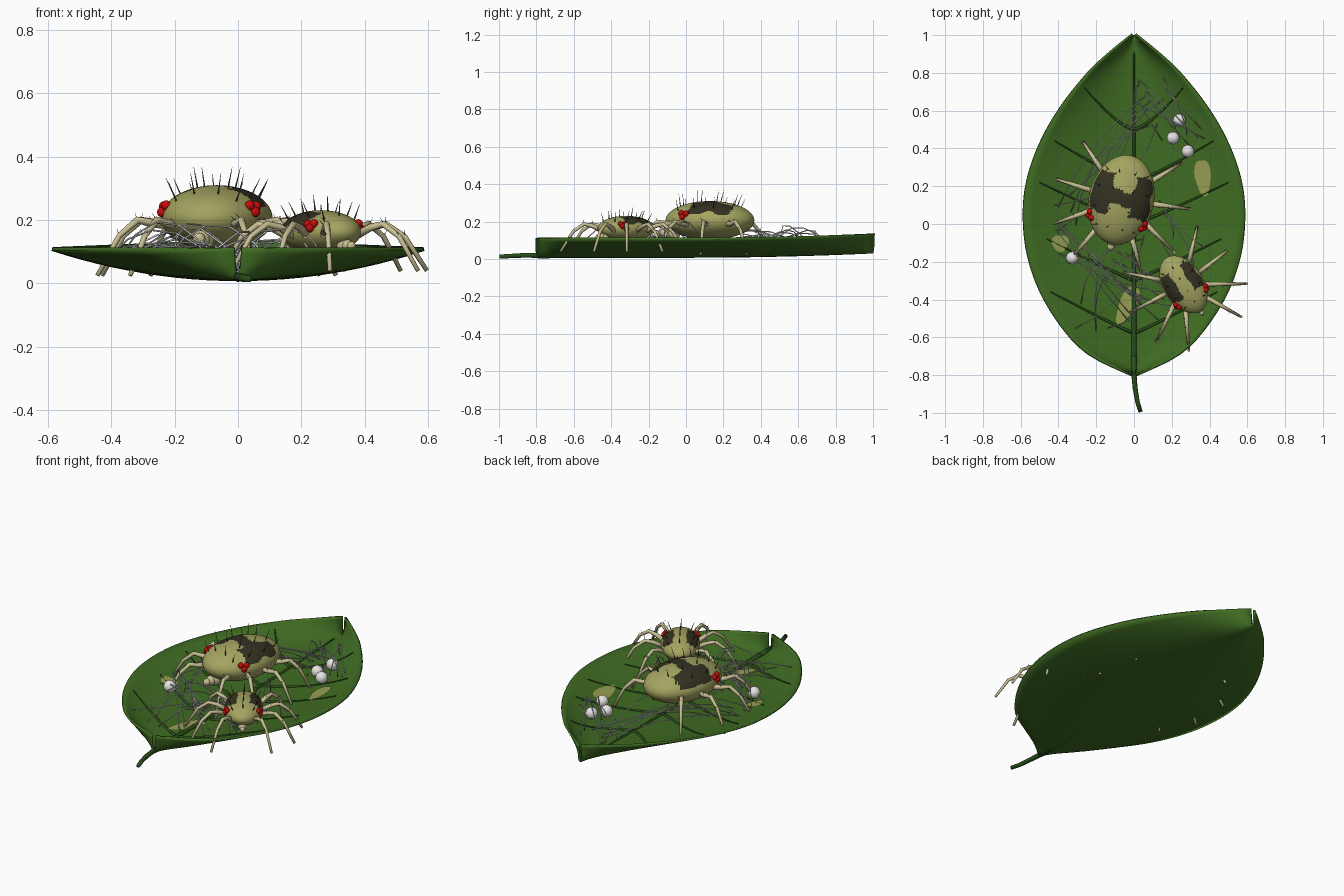
import bpy, bmesh, math, random
from mathutils import Vector, Matrix

random.seed(11)
cube = bpy.data.objects.get("Cube")
if cube:
    bpy.data.objects.remove(cube, do_unlink=True)


def material(name, r, g, b):
    m = bpy.data.materials.new(name)
    m.use_nodes = True
    m.diffuse_color = (r, g, b, 1)
    bsdf = next(n for n in m.node_tree.nodes if n.type == 'BSDF_PRINCIPLED')
    bsdf.inputs["Base Color"].default_value = (r, g, b, 1)
    bsdf.inputs["Roughness"].default_value = 0.7
    return m


LEAF = material("leaf green", .05, .15, .016)
VEIN = material("vein green", .024, .078, .01)
BLOTCH = material("yellowed leaf", .31, .34, .085)
BODY = material("olive body", .37, .37, .12)
DARK = material("dark marking", .033, .03, .015)
LEG = material("tan leg", .58, .52, .29)
EYE = material("red eye", .55, .004, .003)
EGG = material("white egg", .8, .79, .77)
SILK = material("pale silk", .82, .82, .82)
BRISTLE = material("brown bristle", .11, .1, .06)


def finish(name, bm, *mats):
    mesh = bpy.data.meshes.new(name)
    bm.to_mesh(mesh)
    bm.free()
    for m in mats:
        mesh.materials.append(m)
    mesh.shade_smooth()
    ob = bpy.data.objects.new(name, mesh)
    bpy.context.collection.objects.link(ob)
    return ob


def tubes(name, paths, r0, r1, mat, sides=8):
    """Tapered round tubes along several paths, in one object."""
    bm = bmesh.new()
    for path in paths:
        pts = [Vector(p) for p in path]
        last = len(pts) - 1
        rings = []
        for i, p in enumerate(pts):
            d = (pts[min(i + 1, last)] - pts[max(i - 1, 0)]).normalized()
            side = d.cross((0, 0, 1) if abs(d.z) < .9 else (1, 0, 0)).normalized()
            up = side.cross(d)
            r = r0 + (r1 - r0) * i / last
            angles = [math.tau * k / sides for k in range(sides)]
            rings.append([bm.verts.new(p + r * (math.cos(a) * side + math.sin(a) * up)) for a in angles])
        for a, b in zip(rings, rings[1:]):
            for k in range(sides):
                n = (k + 1) % sides
                bm.faces.new((a[k], a[n], b[n], b[k]))
        bm.faces.new(rings[0][::-1])
        bm.faces.new(rings[-1])
    bmesh.ops.recalc_face_normals(bm, faces=bm.faces)
    return finish(name, bm, mat)


def balls(name, spots, mat, seg=16):
    """Spheres given as (position, radius), in one object."""
    bm = bmesh.new()
    for p, r in spots:
        bmesh.ops.create_uvsphere(bm, u_segments=seg, v_segments=seg // 2, radius=r,
                                  matrix=Matrix.Translation(p))
    return finish(name, bm, mat)


# Leaf: cupped blade with a pointed outline
OUTLINE = [(-.795, .01), (-.7, .215), (-.6, .335), (-.4, .475), (-.2, .555), (0, .585),
           (.2, .573), (.4, .51), (.6, .4), (.8, .24), (.9, .13), (1, .005)]


def half_width(y):
    """Smooth outline through the points above."""
    i = max(k for k in range(len(OUTLINE) - 1) if k == 0 or OUTLINE[k][0] <= y)
    (y0, w0), (y1, w1) = OUTLINE[i:i + 2]

    def slope(k):
        (ya, wa), (yb, wb) = OUTLINE[max(k - 1, 0)], OUTLINE[min(k + 1, len(OUTLINE) - 1)]
        return (wb - wa) / (yb - ya)
    h = y1 - y0
    s = (y - y0) / h
    return (w0 + (w1 - w0) * s * s * (3 - 2 * s)
            + h * s * (1 - s) * (slope(i) * (1 - s) - slope(i + 1) * s))


def leaf_z(x, y):
    t = min(1, abs(x) / half_width(y))
    return .019 + .023 * max(0, y) ** 2 + .095 * t * t


bm = bmesh.new()
rows = []
for j in range(49):
    y = -.795 + j * 1.795 / 48
    xs = [half_width(y) * k / 12 for k in range(-12, 13)]
    rows.append([bm.verts.new((x, y, leaf_z(x, y))) for x in xs])
for a, b in zip(rows, rows[1:]):
    for k in range(24):
        bm.faces.new((a[k], a[k + 1], b[k + 1], b[k]))
leaf = finish("leaf_blade", bm, LEAF)
solid = leaf.modifiers.new("thickness", 'SOLIDIFY')
solid.thickness = .012
solid.offset = -1
bpy.context.view_layer.objects.active = leaf
leaf.select_set(True)
bpy.ops.object.shade_smooth_by_angle(angle=math.radians(50))

# Veins, midrib and stem
veins = []
for y0, reach, bend in [(-.58, .44, 1.05), (-.3, .46, 1.05), (0, .5, 1.1), (.22, .42, 1.15), (.5, .26, 1.4)]:
    for side in (-1, 1):
        path = []
        for k in range(9):
            s = k / 8
            x, y = side * reach * s, y0 + .22 * s ** bend
            path.append((x, y, leaf_z(x, y) + .001))
        veins.append(path)
tubes("side_veins", veins, .009, .003, VEIN)
ys = [-.79 + .1 * k for k in range(18)]
tubes("midrib", [[(0, y, leaf_z(0, y)) for y in ys]], .015, .004, VEIN)
tubes("stem", [[(0, -.7, .02), (0, -.8, .02), (.006, -.87, .02), (.018, -.94, .016), (.035, -.995, .014)]],
      .015, .011, VEIN, 10)

# Yellowed blotches lying on the leaf
for cx, cy, rx, ry, turn in [(.365, .25, .043, .097, .1), (-.39, -.1, .045, .045, 0),
                             (-.035, -.425, .043, .11, -.45)]:
    bm = bmesh.new()
    rings = []
    for i in range(1, 5):
        ring = []
        for k in range(20):
            a = math.tau * k / 20
            wob = i / 4 * (1 + .1 * math.sin(3 * a))
            p = Matrix.Rotation(turn, 2) @ Vector((rx * wob * math.cos(a), ry * wob * math.sin(a)))
            x, y = cx + p.x, cy + p.y
            ring.append(bm.verts.new((x, y, leaf_z(x, y) + .004)))
        rings.append(ring)
    bm.faces.new(rings[0])
    for a, b in zip(rings, rings[1:]):
        for k in range(20):
            n = (k + 1) % 20
            bm.faces.new((a[k], b[k], b[n], a[n]))
    finish("yellow_blotch", bm, BLOTCH)

# Eggs
balls("eggs", [((x, y, leaf_z(x, y) + .032), .034) for x, y in
               [(.24, .55), (.207, .455), (.285, .385), (-.327, -.18)]], EGG)


def mite(label, centre, radii, heading, reach, knee, tip, bridged, bristles):
    """One mite, built facing -y, then turned and moved into place."""
    rx, ry, rz = radii
    size = ry / .24
    place = Matrix.Translation(centre) @ Matrix.Rotation(heading, 4, 'Z')

    def on_body(u, v, lift=1):
        w = math.sqrt(max(0, 1 - u * u - v * v))
        return Vector((u * rx, v * ry, w * rz)) * lift

    # Body with dark marks on the back
    bm = bmesh.new()
    bmesh.ops.create_uvsphere(bm, u_segments=96, v_segments=56, radius=1)
    for f in bm.faces:
        u, v, w = f.calc_center_median()
        au = abs(u)
        wave = .03 * math.sin(9 * u) + .03 * math.sin(11 * v)
        lobe = .33 < au + wave < .93 and -.34 < v + wave < .56
        band = bridged and au < .5 and -.16 < v + wave < .22
        f.material_index = int(w > .27 and (lobe or band))
    bmesh.ops.scale(bm, vec=radii, verts=bm.verts)
    parts = [finish(label + "_body", bm, BODY, DARK)]

    # Eyes: a cluster on each shoulder
    eyes = []
    for side in (-1, 1):
        for u, v in ((.85, -.4), (.77, -.52), (.86, -.48)):
            eyes.append((on_body(side * u, v, 1.02), .0165 * size ** .4))
    parts.append(balls(label + "_eyes", eyes, EYE, 12))

    # Snout and feelers
    parts.append(balls(label + "_snout", [((0, -ry * f, -rz * .65), r * size) for f, r in
                                          ((.82, .036), (.94, .028), (1.06, .02))], LEG))

    # Legs, four on each side
    legs, hairs = [], []
    for side in (-1, 1):
        for deg, stretch in ((28, 1.05), (58, 1), (95, .95), (134, .95)):
            a = math.radians(deg)
            d = Vector((side * math.sin(a), -math.cos(a)))
            edge = .85 / math.hypot(d.x / rx, d.y / ry)
            far = reach * stretch
            path = []
            for f, z in ((0, -.2 * rz), (.25, knee - .01), (.45, knee),
                         (.7, knee * .6 + tip * .4 + .02), (1, tip)):
                r = edge + (far - edge) * f
                path.append(Vector((d.x * r, d.y * r, z if f == 0 else z - centre[2])))
            legs.append(path)
            for p in path[1:4]:
                hairs.append((p, p + Vector((d.y * .02, -d.x * .02, .022))))
    parts.append(tubes(label + "_legs", legs, .016 * size ** .4, .007, LEG))
    parts.append(tubes(label + "_leg_hairs", hairs, .0015, .0005, BRISTLE, 4))

    # Bristles in rows over the back
    spikes = []
    for v in (-.65, -.25, .2, .6):
        span = math.sqrt(1 - v * v)
        for f in bristles:
            root = on_body(f * span, v, .98)
            out = Vector((root.x / rx * .7, root.y / ry * .4 + .15, 1)).normalized()
            spikes.append((root, root + out * .068 * size ** .7))
    parts.append(tubes(label + "_bristles", spikes, .003, .0006, BRISTLE, 5))
    for ob in parts:
        ob.matrix_world = place


mite("large_mite", (-.067, .128, .207), (.172, .24, .103), -.22, .4, .2, .025, True, (-.75, -.3, .3, .75))
mite("small_mite", (.262, -.32, .163), (.106, .168, .068), .57, .335, .187, .04, False, (-.7, 0, .7))

# Silk strands, arched between points on the leaf
strands = []
for ax, ay, bx, by, count in [(-.34, .06, .06, .62, 7), (-.34, -.08, .06, -.45, 7), (.08, .7, .36, .43, 4),
                              (-.22, -.5, -.04, -.1, 5), (.12, .15, .28, -.15, 4), (-.14, -.2, .18, -.42, 6),
                              (.2, .48, .12, .7, 3)]:
    for n in range(count):
        jit = [random.uniform(-.1, .1) for k in range(4)]
        lift = random.uniform(.07, .17)
        bow = random.uniform(-.09, .09)
        path = []
        for k in range(6):
            s = k / 5
            arch = 4 * s * (1 - s)
            x = ax + jit[0] + (bx + jit[1] - ax - jit[0]) * s + bow * arch
            y = ay + jit[2] + (by + jit[3] - ay - jit[2]) * s - bow * arch
            path.append((x, y, leaf_z(x, y) + .005 + lift * arch))
        strands.append(path)
tubes("silk_strands", strands, .003, .003, SILK, 5)
